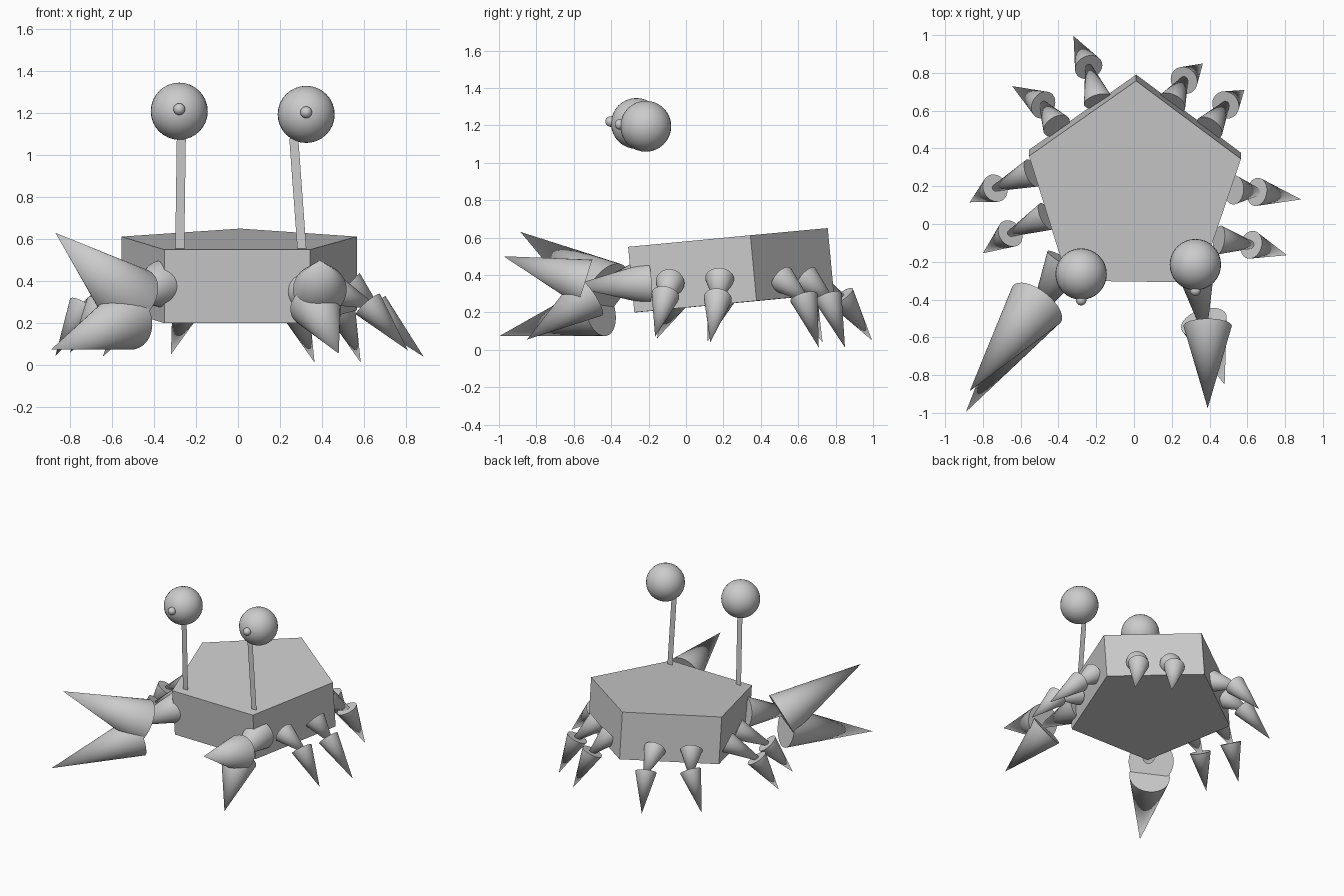
import bpy, math
from mathutils import Vector

if "Cube" in bpy.data.objects:
    bpy.data.objects.remove(bpy.data.objects["Cube"])


def smooth(ob):
    bpy.ops.object.shade_smooth_by_angle(angle=math.radians(35))


def cone(name, base, tip, r):
    """Cone with its disc centred on base, pointing at tip."""
    base, tip = Vector(base), Vector(tip)
    d = tip - base
    bpy.ops.mesh.primitive_cone_add(vertices=32, radius1=r, radius2=0, depth=d.length,
                                    location=(base + tip) / 2,
                                    rotation=d.to_track_quat('Z', 'Y').to_euler())
    bpy.context.object.name = name
    smooth(bpy.context.object)


def ball(name, loc, r):
    bpy.ops.mesh.primitive_uv_sphere_add(segments=32, ring_count=16, radius=r, location=loc)
    bpy.context.object.name = name
    bpy.ops.object.shade_smooth()


def strip(name, bottom, top, w):
    """Flat eye stalk, wide in x and without thickness."""
    h = Vector((w / 2, 0, 0))
    b, t = Vector(bottom), Vector(top)
    me = bpy.data.meshes.new(name)
    me.from_pydata([b - h, b + h, t + h, t - h], [], [(0, 1, 2, 3)])
    bpy.context.collection.objects.link(bpy.data.objects.new(name, me))


# Pentagonal shell, raised slightly at the back
bpy.ops.mesh.primitive_cylinder_add(vertices=5, radius=0.59, depth=0.352,
                                    location=(0.003, 0.187, 0.42),
                                    rotation=(math.radians(5.4), 0, math.radians(-0.8)))
bpy.context.object.name = "body"

# Eyes on stalks
strip("left_eye_stalk", (-0.278, -0.24, 0.53), (-0.27, -0.27, 1.10), 0.043)
strip("right_eye_stalk", (0.306, -0.24, 0.53), (0.266, -0.235, 1.08), 0.043)
for side, c in (("left", (-0.28, -0.265, 1.21)), ("right", (0.325, -0.215, 1.195))):
    ball(side + "_eye", c, 0.136)
    ball(side + "_pupil", (c[0], c[1] - 0.138, c[2] + 0.01), 0.028)

# Legs: hip, knee, foot tip
legs = [
    ((0.45, -0.085, 0.36), (0.62, -0.11, 0.29), (0.81, -0.165, 0.07)),
    ((0.53, 0.18, 0.38), (0.65, 0.17, 0.275), (0.885, 0.13, 0.04)),
    ((0.40, 0.51, 0.38), (0.485, 0.63, 0.28), (0.585, 0.71, 0.012)),
    ((0.20, 0.64, 0.38), (0.265, 0.76, 0.28), (0.365, 0.85, 0.012)),
    ((-0.19, 0.65, 0.38), (-0.24, 0.83, 0.285), (-0.32, 0.995, 0.05)),
    ((-0.41, 0.52, 0.38), (-0.48, 0.63, 0.28), (-0.645, 0.73, 0.04)),
    ((-0.54, 0.27, 0.38), (-0.735, 0.19, 0.28), (-0.87, 0.115, 0.045)),
    ((-0.465, 0.04, 0.37), (-0.655, -0.05, 0.28), (-0.80, -0.155, 0.06)),
]
for i, (hip, knee, tip) in enumerate(legs):
    k = Vector(knee)
    cone(f"upper_leg_{i}", hip, k + (k - Vector(hip)).normalized() * 0.07, 0.077)
    cone(f"lower_leg_{i}", knee, tip, 0.075)

# Claws: arm plus two pincer cones each
cone("left_arm", (-0.36, -0.20, 0.385), (-0.57, -0.56, 0.32), 0.113)
cone("left_upper_pincer", (-0.515, -0.425, 0.32), (-0.87, -0.885, 0.63), 0.16)
cone("left_lower_pincer", (-0.53, -0.46, 0.215), (-0.89, -0.995, 0.075), 0.145)
cone("right_arm", (0.32, -0.20, 0.355), (0.38, -0.62, 0.34), 0.113)
cone("right_upper_pincer", (0.39, -0.54, 0.36), (0.39, -0.975, 0.50), 0.128)
cone("right_lower_pincer", (0.37, -0.52, 0.285), (0.48, -0.85, 0.055), 0.125)
